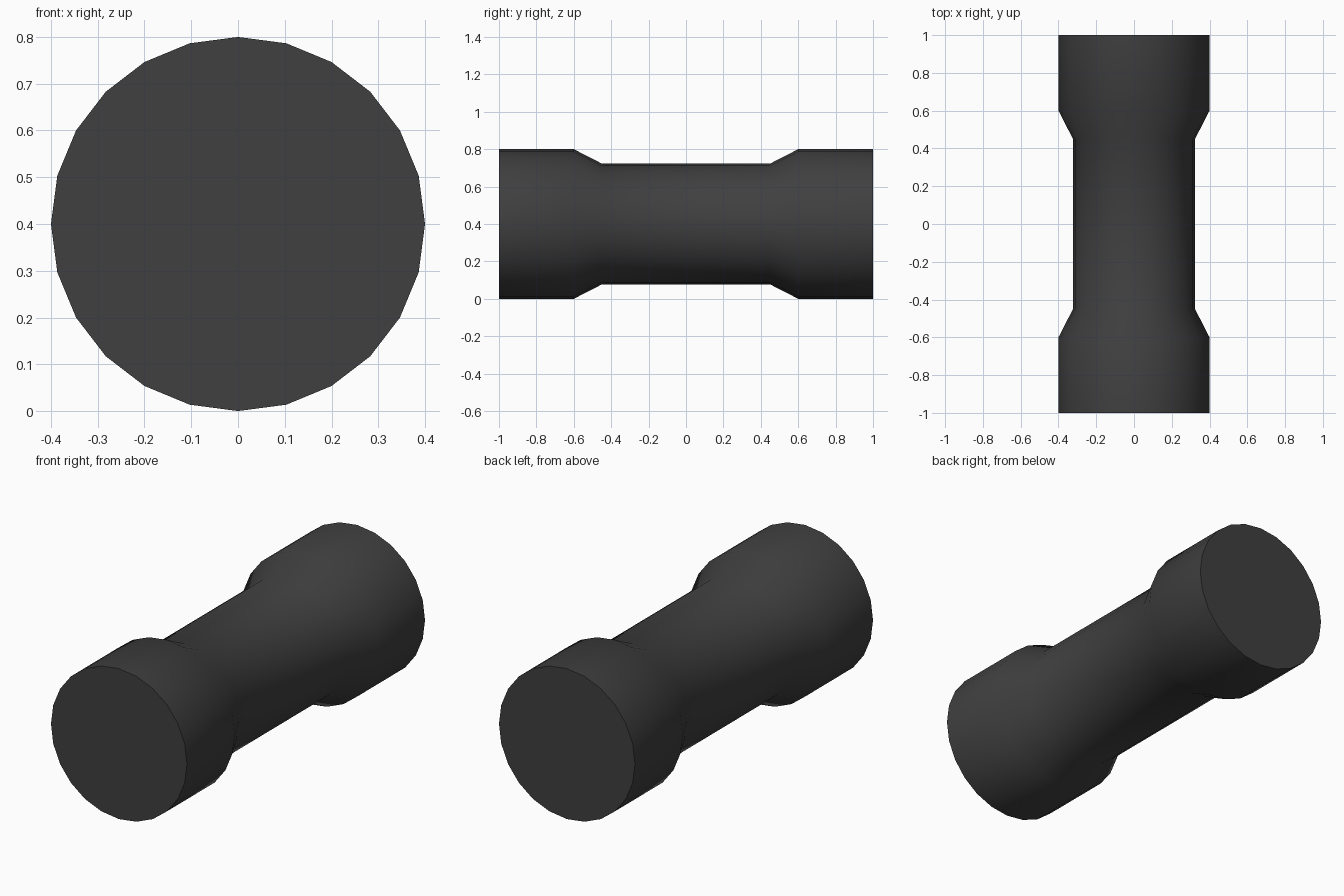
import bpy, bmesh, math

if "Cube" in bpy.data.objects:
    bpy.data.objects.remove(bpy.data.objects["Cube"])

SIDES = 24
AXIS_Z = 0.4
# Profile along y: (position, radius), wide ends with tapered waist
half = [(1.0, 0.4), (0.6, 0.4), (0.45, 0.323)]
profile = [(-y, r) for y, r in half] + half[::-1]

# Waisted roller body: rings bridged along y, capped at both ends
bm = bmesh.new()
rings = []
for y, r in profile:
    rings.append([bm.verts.new((r * math.sin(2 * math.pi * i / SIDES), y,
                                AXIS_Z + r * math.cos(2 * math.pi * i / SIDES)))
                  for i in range(SIDES)])
for a, b in zip(rings, rings[1:]):
    for i in range(SIDES):
        j = (i + 1) % SIDES
        bm.faces.new((a[i], a[j], b[j], b[i]))
bm.faces.new(rings[0])
bm.faces.new(rings[-1])
bmesh.ops.recalc_face_normals(bm, faces=bm.faces[:])

mesh = bpy.data.meshes.new("waisted_roller")
bm.to_mesh(mesh)
bm.free()
roller = bpy.data.objects.new("waisted_roller", mesh)
bpy.context.collection.objects.link(roller)

# Dark rubber colour
mat = bpy.data.materials.new("dark_rubber")
mat.diffuse_color = (0.05, 0.05, 0.05, 1)
mat.use_nodes = True
mat.node_tree.nodes["Principled BSDF"].inputs["Base Color"].default_value = mat.diffuse_color
mesh.materials.append(mat)

# Smooth sides, crisp end caps
bpy.context.view_layer.objects.active = roller
roller.select_set(True)
bpy.ops.object.shade_smooth_by_angle(angle=math.radians(35))
